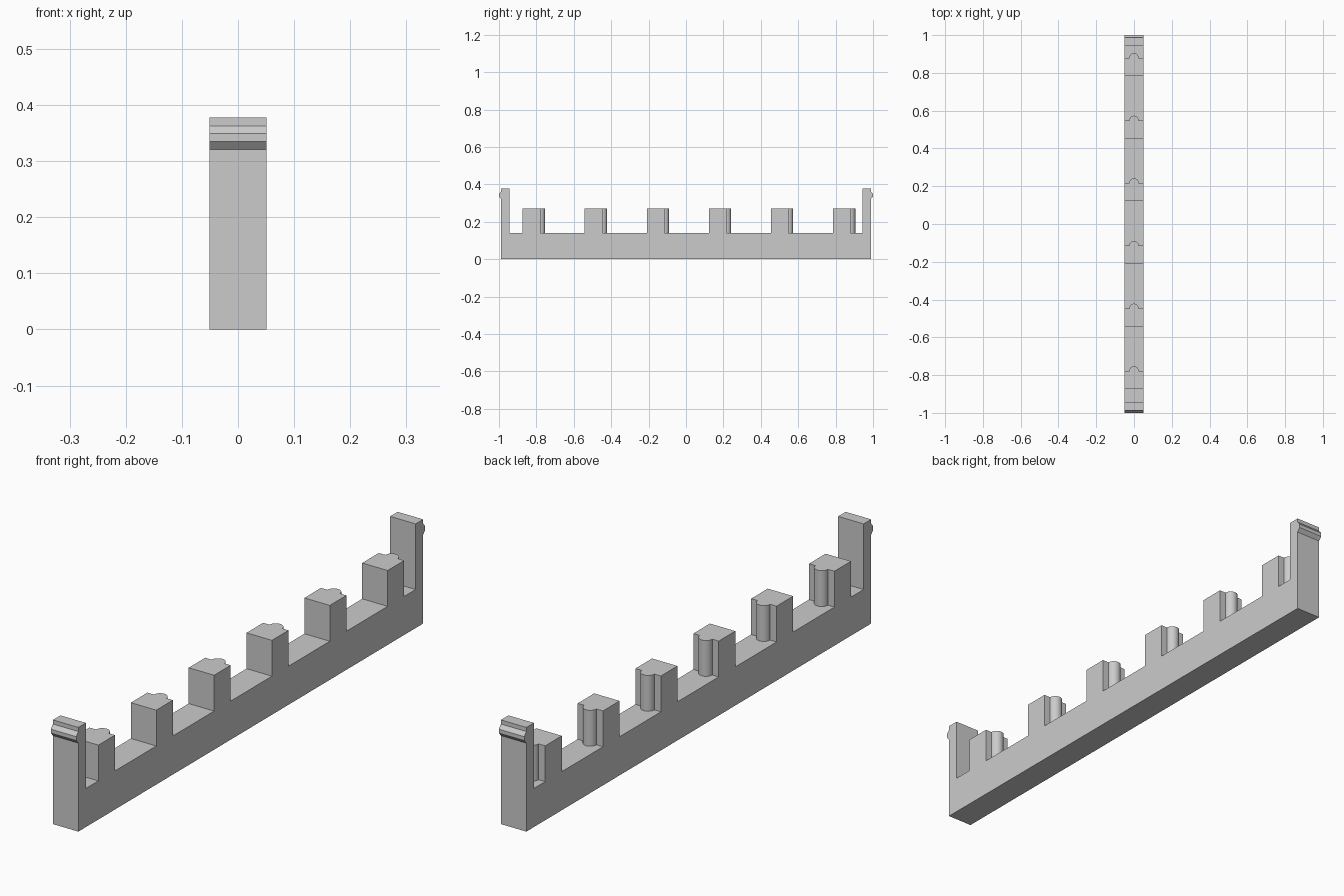
import bpy, bmesh, math
from mathutils import Vector

cube = bpy.data.objects.get("Cube")
if cube:
    bpy.data.objects.remove(cube, do_unlink=True)

HALF_W = 0.051     # half width of the rail
END = 0.988        # outer face of the end posts
POST = 0.945       # inner face of the end posts
RAIL_TOP = 0.14
BLOCK_TOP = 0.27
POST_TOP = 0.378

grey = bpy.data.materials.new("plain grey")
grey.use_nodes = True
colour = (0.6, 0.6, 0.6, 1)
grey.diffuse_color = colour
grey.node_tree.nodes["Principled BSDF"].inputs["Base Color"].default_value = colour


def prism(name, outline, direction, smooth=False):
    """Extrude a closed outline along a direction into a solid part."""
    bm = bmesh.new()
    face = bm.faces.new([bm.verts.new(p) for p in outline])
    moved = bmesh.ops.extrude_face_region(bm, geom=[face])["geom"]
    bmesh.ops.translate(bm, vec=Vector(direction),
                        verts=[v for v in moved if isinstance(v, bmesh.types.BMVert)])
    bmesh.ops.recalc_face_normals(bm, faces=bm.faces)
    mesh = bpy.data.meshes.new(name)
    bm.to_mesh(mesh)
    bm.free()
    mesh.materials.append(grey)
    obj = bpy.data.objects.new(name, mesh)
    bpy.context.collection.objects.link(obj)
    if smooth:
        bpy.ops.object.select_all(action="DESELECT")
        obj.select_set(True)
        bpy.context.view_layer.objects.active = obj
        bpy.ops.object.shade_smooth_by_angle(angle=math.radians(30))
    return obj


# Rail with an upright post at each end, drawn as one side outline
half = [(END, 0), (END, POST_TOP), (POST, POST_TOP), (POST, RAIL_TOP)]
side = half + [(-y, z) for y, z in reversed(half)]
prism("rail_with_end_posts", [(-HALF_W, y, z) for y, z in side], (2 * HALF_W, 0, 0))

# Snap ridges across the outer face of each post
ridge = [(0, 0.321), (0.012, 0.335), (0.012, 0.349), (0, 0.363)]
for name, s in (("front_snap_ridge", -1), ("back_snap_ridge", 1)):
    prism(name, [(-HALF_W, s * (END + d), z) for d, z in ridge], (2 * HALF_W, 0, 0))

# Six blocks, each with a rounded rib down its back face
DEPTH, RIB = 0.095, 0.025
for i in range(6):
    front = -0.873 + i * 0.3316
    back = front + DEPTH
    arc = [(RIB * math.cos(a), back + RIB * math.sin(a))
           for a in (math.pi * k / 16 for k in range(17))]
    plan = [(-HALF_W, front), (HALF_W, front), (HALF_W, back)] + arc + [(-HALF_W, back)]
    prism(f"ribbed_block_{i + 1}", [(x, y, RAIL_TOP) for x, y in plan],
          (0, 0, BLOCK_TOP - RAIL_TOP), smooth=True)
